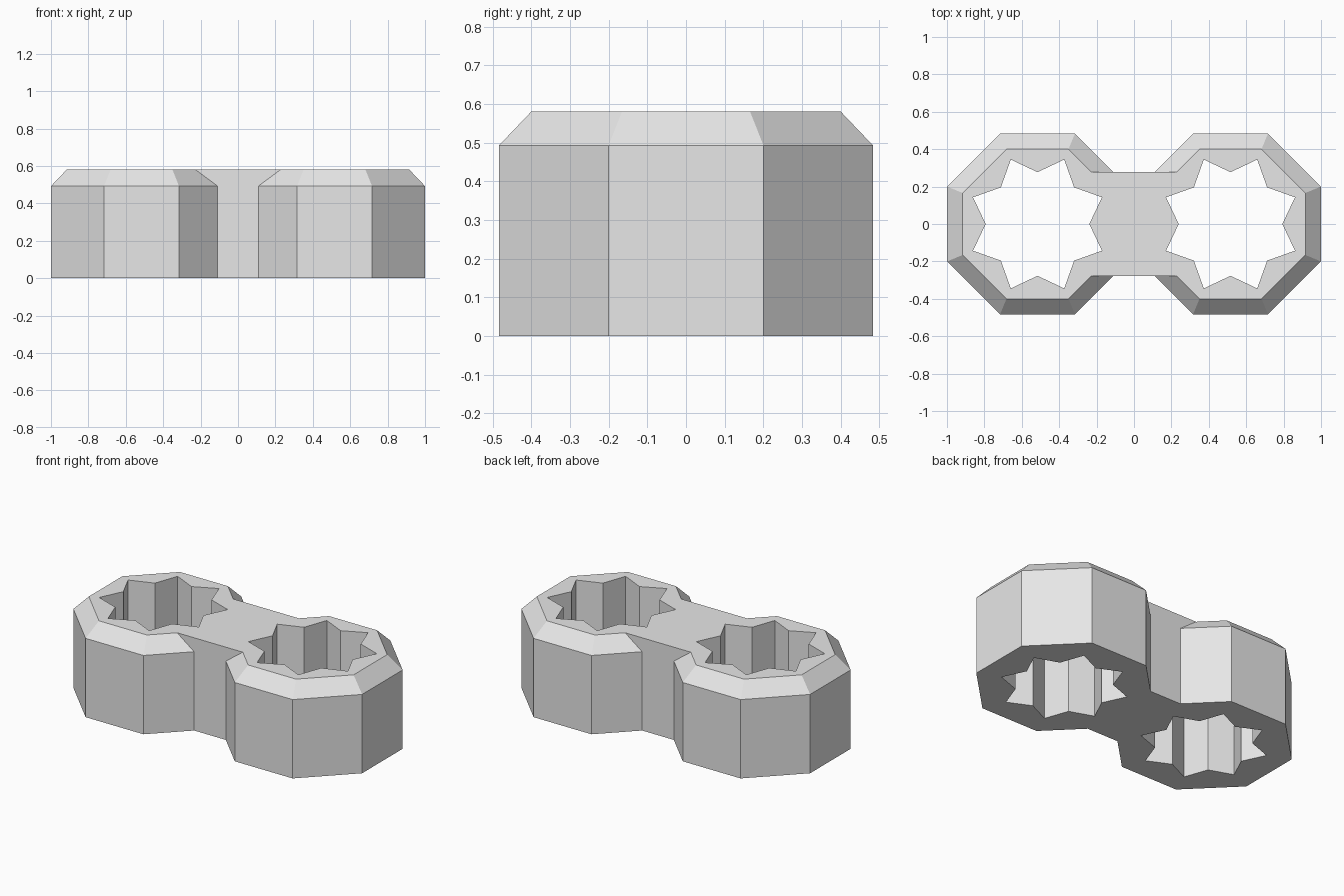
import bpy, bmesh
from math import cos, sin, pi, radians
from mathutils import Vector

cube = bpy.data.objects.get("Cube")
if cube:
    bpy.data.objects.remove(cube, do_unlink=True)

CENTER_X = 0.516      # centre of each octagonal socket
HEIGHT = 0.58
SHOULDER = 0.493      # where the bevel starts
BASE_APOTHEM = 0.483
TOP_APOTHEM = 0.40
BRIDGE = 0.277        # half width of the bridge
STAR_TIP, STAR_NOTCH = 0.373, 0.277

grey = bpy.data.materials.new("light_grey")
grey.use_nodes = True
colour = (0.8, 0.8, 0.8, 1)
grey.diffuse_color = colour
grey.node_tree.nodes["Principled BSDF"].inputs["Base Color"].default_value = colour


def outline(apothem):
    """Half outline: octagon cut off where it meets the bridge."""
    radius = apothem / cos(pi / 8)
    octagon = [(CENTER_X + radius * cos(a), radius * sin(a))
               for a in (radians(22.5 + 45 * k) for k in range(-3, 3))]
    # the diagonal runs at 45 degrees from the last corner to the bridge
    join_x = octagon[0][0] - (apothem - BRIDGE)
    return [(join_x, -BRIDGE)] + octagon + [(join_x, BRIDGE)]


def star():
    return [(CENTER_X + r * cos(k * pi / 8), r * sin(k * pi / 8))
            for k in range(16) for r in [STAR_TIP if k % 2 else STAR_NOTCH]]


bm = bmesh.new()


def ring(points, z):
    return [bm.verts.new((x, y, z)) for x, y in points]


def walls(low, high, closed):
    count = len(low) if closed else len(low) - 1
    for i in range(count):
        j = (i + 1) % len(low)
        bm.faces.new((low[i], low[j], high[j], high[i]))


def cap(outer, hole, up):
    edges = []
    for loop in (outer, hole):
        for a, b in zip(loop, loop[1:] + loop[:1]):
            edges.append(bm.edges.get((a, b)) or bm.edges.new((a, b)))
    bmesh.ops.triangle_fill(bm, use_beauty=True, use_dissolve=False,
                            edges=edges, normal=Vector((0, 0, up)))


# Octagonal walls and sloping shoulder
base = ring(outline(BASE_APOTHEM), 0)
shoulder = ring(outline(BASE_APOTHEM), SHOULDER)
top = ring(outline(TOP_APOTHEM), HEIGHT)
walls(base, shoulder, False)
walls(shoulder, top, False)

# Bridge sides up to the mirror plane
mid_base = ring([(0, BRIDGE), (0, -BRIDGE)], 0)
mid_top = ring([(0, BRIDGE), (0, -BRIDGE)], HEIGHT)
for end, mid in ((-1, 0), (0, 1)):
    bm.faces.new((mid_base[mid], base[end], shoulder[end], top[end], mid_top[mid]))

# Star-shaped through hole
hole_base = ring(star(), 0)
hole_top = ring(star(), HEIGHT)
walls(hole_base, hole_top, True)

# Flat top and underside around the hole
cap(base + mid_base, hole_base, -1)
cap(top + mid_top, hole_top, 1)
bmesh.ops.recalc_face_normals(bm, faces=bm.faces[:])

# Face the outside outward: the underside must point down
bm.normal_update()
if any(f.normal.z > 0.5 and f.calc_center_median().z < 0.01 for f in bm.faces):
    bmesh.ops.reverse_faces(bm, faces=bm.faces[:])

mesh = bpy.data.meshes.new("double_socket_block")
bm.to_mesh(mesh)
bm.free()
mesh.materials.append(grey)
block = bpy.data.objects.new("double_socket_block", mesh)
bpy.context.collection.objects.link(block)

# Second socket
mirror = block.modifiers.new("mirror", 'MIRROR')
mirror.use_axis[0] = True
mirror.use_clip = True
